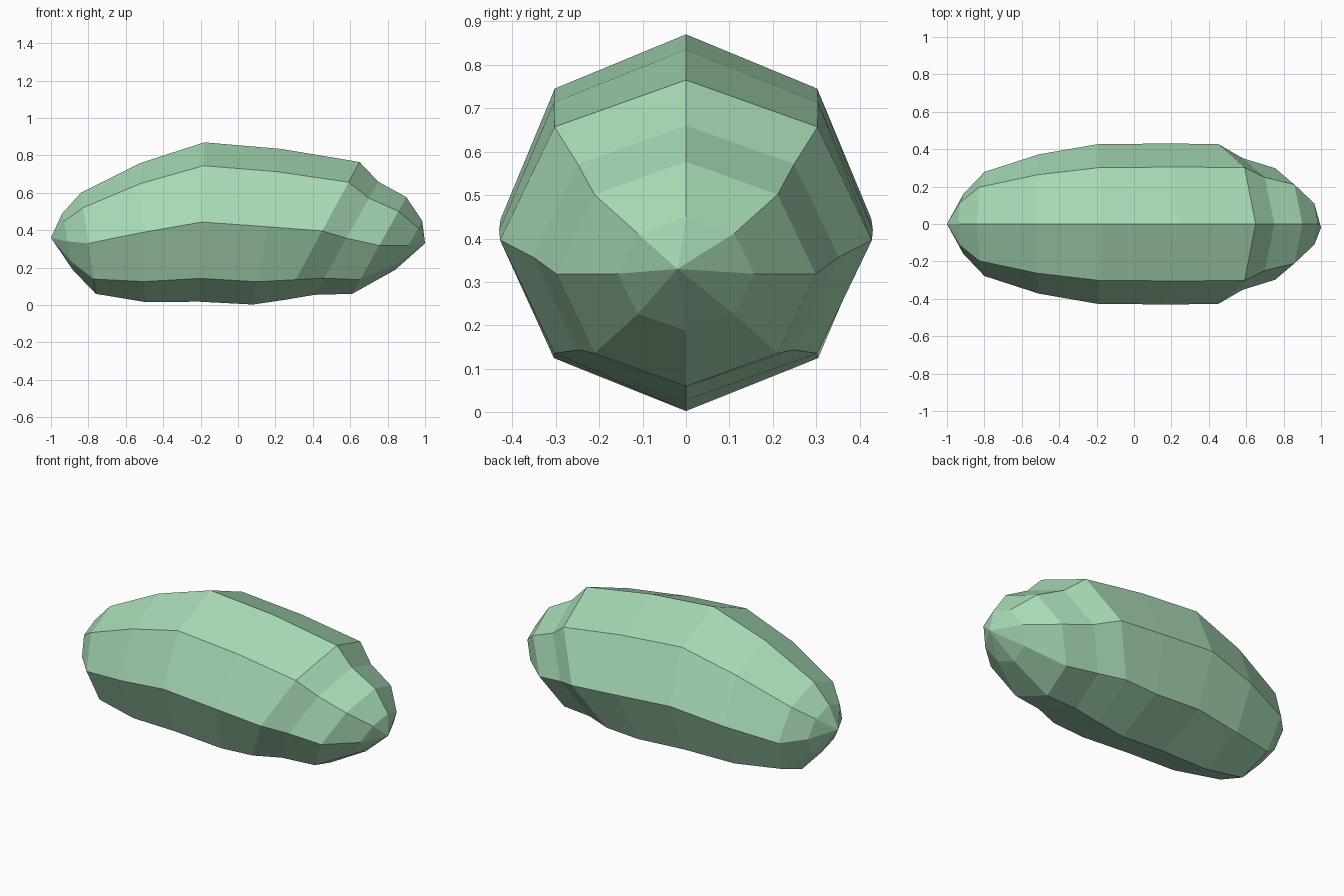
import bpy
import bmesh
from math import sin, cos, tau
from mathutils import Vector

cube = bpy.data.objects.get("Cube")
if cube:
    bpy.data.objects.remove(cube, do_unlink=True)

SIDES = 8

# Tilted rings along the body: top x, top z, bottom x, bottom z, half width
rings = [
    (-0.94, 0.49, -0.885, 0.19, 0.16),
    (-0.84, 0.60, -0.76, 0.06, 0.278),
    (-0.52, 0.76, -0.50, 0.017, 0.372),
    (-0.18, 0.87, -0.205, 0.018, 0.427),
    (0.23, 0.835, 0.08, 0.003, 0.43),
    (0.65, 0.765, 0.25, 0.028, 0.428),
    (0.75, 0.66, 0.41, 0.055, 0.352),
    (0.90, 0.577, 0.61, 0.06, 0.298),
    (0.985, 0.45, 0.84, 0.188, 0.157),
]
back_tip = (-1.0, 0.0, 0.36)
front_tip = (1.0, -0.02, 0.33)

# One flat colour
green = bpy.data.materials.new("pale_green")
green.use_nodes = True
colour = (0.39, 0.70, 0.46, 1.0)
green.diffuse_color = colour
green.node_tree.nodes["Principled BSDF"].inputs["Base Color"].default_value = colour


def add_ring(bm, tx, tz, bx, bz, width):
    """Regular eight-sided loop leaning between its top and bottom points."""
    top, bottom = Vector((tx, 0, tz)), Vector((bx, 0, bz))
    middle, up = (top + bottom) / 2, (top - bottom) / 2
    side = Vector((0, width, 0))
    angles = [tau * i / SIDES for i in range(SIDES)]
    return [bm.verts.new(middle + up * cos(a) + side * sin(a)) for a in angles]


# Faceted body: bridge the rings, then close both ends to a point
bm = bmesh.new()
loops = [add_ring(bm, *r) for r in rings]
start, end = bm.verts.new(back_tip), bm.verts.new(front_tip)
for i in range(SIDES):
    j = (i + 1) % SIDES
    for a, b in zip(loops, loops[1:]):
        bm.faces.new((a[i], a[j], b[j], b[i]))
    bm.faces.new((start, loops[0][j], loops[0][i]))
    bm.faces.new((end, loops[-1][i], loops[-1][j]))
bmesh.ops.recalc_face_normals(bm, faces=bm.faces)

mesh = bpy.data.meshes.new("body")
bm.to_mesh(mesh)
bm.free()
mesh.materials.append(green)
body = bpy.data.objects.new("body", mesh)
bpy.context.collection.objects.link(body)
